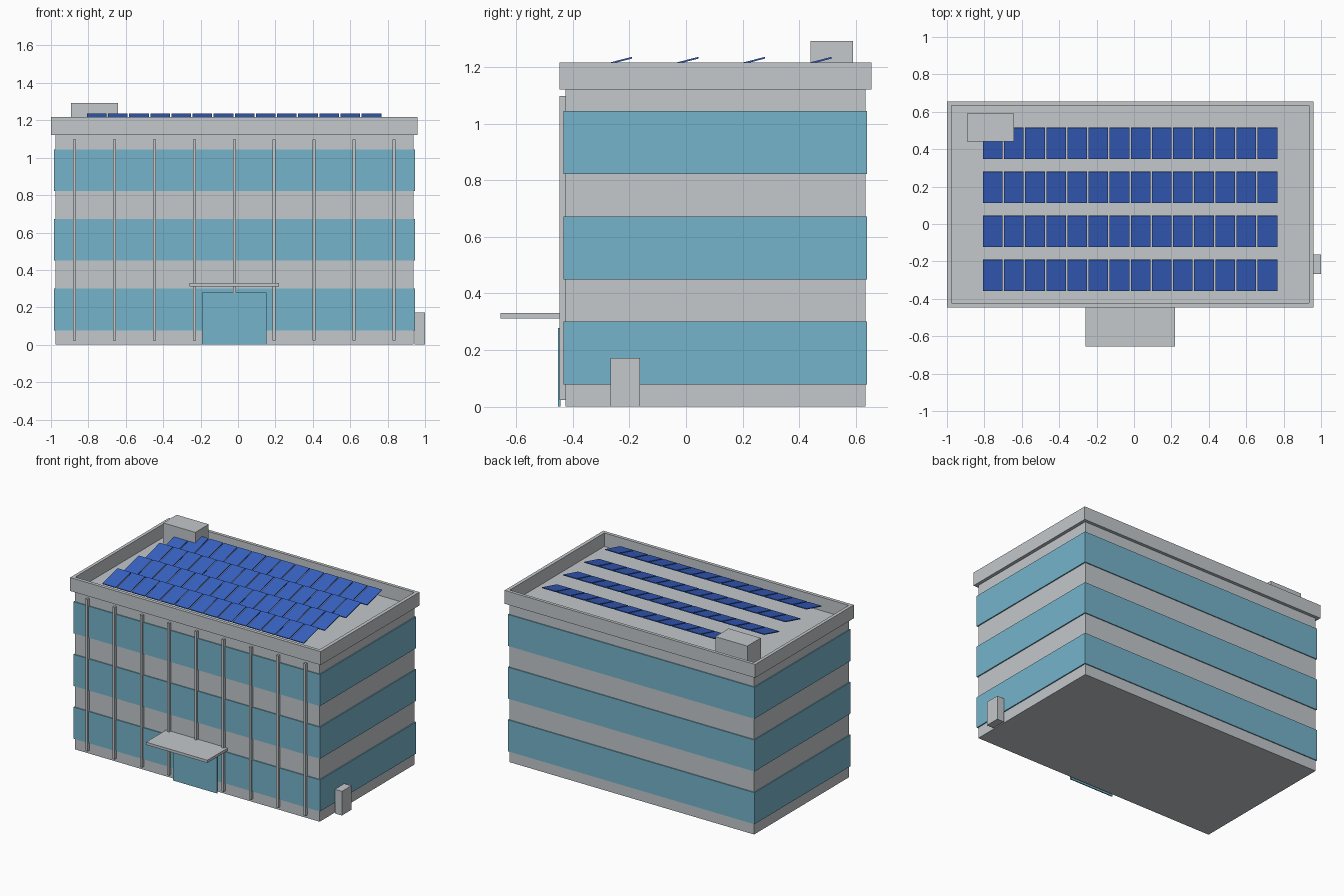
import bpy, bmesh, math
from mathutils import Matrix, Vector

if "Cube" in bpy.data.objects:
    bpy.data.objects.remove(bpy.data.objects["Cube"])


def material(name, rgb):
    m = bpy.data.materials.new(name)
    m.diffuse_color = (*rgb, 1)
    m.use_nodes = True
    m.node_tree.nodes["Principled BSDF"].inputs["Base Color"].default_value = m.diffuse_color
    return m


GREY = material("light grey", (0.55, 0.58, 0.60))
GLASS = material("glass blue", (0.18, 0.456, 0.597))
BLUE = material("panel blue", (0.040, 0.122, 0.552))


def finish(name, bm, mat):
    mesh = bpy.data.meshes.new(name)
    bm.to_mesh(mesh)
    bm.free()
    mesh.materials.append(mat)
    ob = bpy.data.objects.new(name, mesh)
    bpy.context.collection.objects.link(ob)
    return ob


def add_box(bm, x, y, z, rot=Matrix.Identity(4)):
    lo, hi = Vector((x[0], y[0], z[0])), Vector((x[1], y[1], z[1]))
    mat = Matrix.Translation((lo + hi) / 2) @ rot @ Matrix.Diagonal((*(hi - lo), 1))
    bmesh.ops.create_cube(bm, size=1, matrix=mat)


def box(name, x, y, z, mat):
    bm = bmesh.new()
    add_box(bm, x, y, z)
    return finish(name, bm, mat)


def ring(name, outer, inner, z, mat):
    """Rectangular frame; outer and inner are (x0, x1, y0, y1)."""
    bm = bmesh.new()
    loops = []
    for (x0, x1, y0, y1), h in ((outer, z[0]), (outer, z[1]), (inner, z[1]), (inner, z[0])):
        loops.append([bm.verts.new((x, y, h)) for x, y in ((x0, y0), (x1, y0), (x1, y1), (x0, y1))])
    for k in range(4):
        a, b = loops[k], loops[(k + 1) % 4]
        for i in range(4):
            j = (i + 1) % 4
            bm.faces.new((a[i], a[j], b[j], b[i]))
    bmesh.ops.recalc_face_normals(bm, faces=bm.faces)
    return finish(name, bm, mat)


# Main block and roof parapet
BODY = (-0.977, 0.937, -0.426, 0.634)
ROOF = 1.122
box("building_body", BODY[:2], BODY[2:], (0, ROOF), GREY)
ring("roof_parapet", (-1.0, 0.96, -0.447, 0.656), (-0.977, 0.935, -0.423, 0.634), (ROOF, 1.217), GREY)

# Glass window bands, one per floor
for i in range(3):
    z = 0.077 + 0.3725 * i
    ring(f"window_band_{i + 1}", (-0.984, 0.945, -0.433, 0.641), BODY, (z, z + 0.223), GLASS)

# Slim vertical fins on the front
bm = bmesh.new()
for i in range(9):
    x = -0.020 + 0.2133 * (i - 4)
    add_box(bm, (x - 0.008, x + 0.008), (-0.447, -0.426), (0.023, 1.098))
finish("front_fins", bm, GREY)

# Entrance
box("entrance_door", (-0.193, 0.152), (-0.452, -0.444), (0, 0.278), GLASS)
box("entrance_canopy", (-0.26, 0.22), (-0.656, -0.43), (0.312, 0.331), GREY)

# Solar panels: four tilted rows of fourteen
bm = bmesh.new()
tilt = Matrix.Rotation(math.radians(14.5), 4, 'X')
for r in range(4):
    y = -0.275 + 0.2355 * r
    for c in range(14):
        x = -0.021 + 0.113 * (c - 6.5)
        add_box(bm, (x - 0.0525, x + 0.0525), (y - 0.0865, y + 0.0865), (1.209, 1.215), tilt)
finish("solar_panels", bm, BLUE)

# Roof plant box and ground-level utility cabinet
box("roof_plant_box", (-0.893, -0.642), (0.44, 0.59), (ROOF, 1.293), GREY)
box("utility_cabinet", (0.945, 1.0), (-0.267, -0.162), (0, 0.171), GREY)
